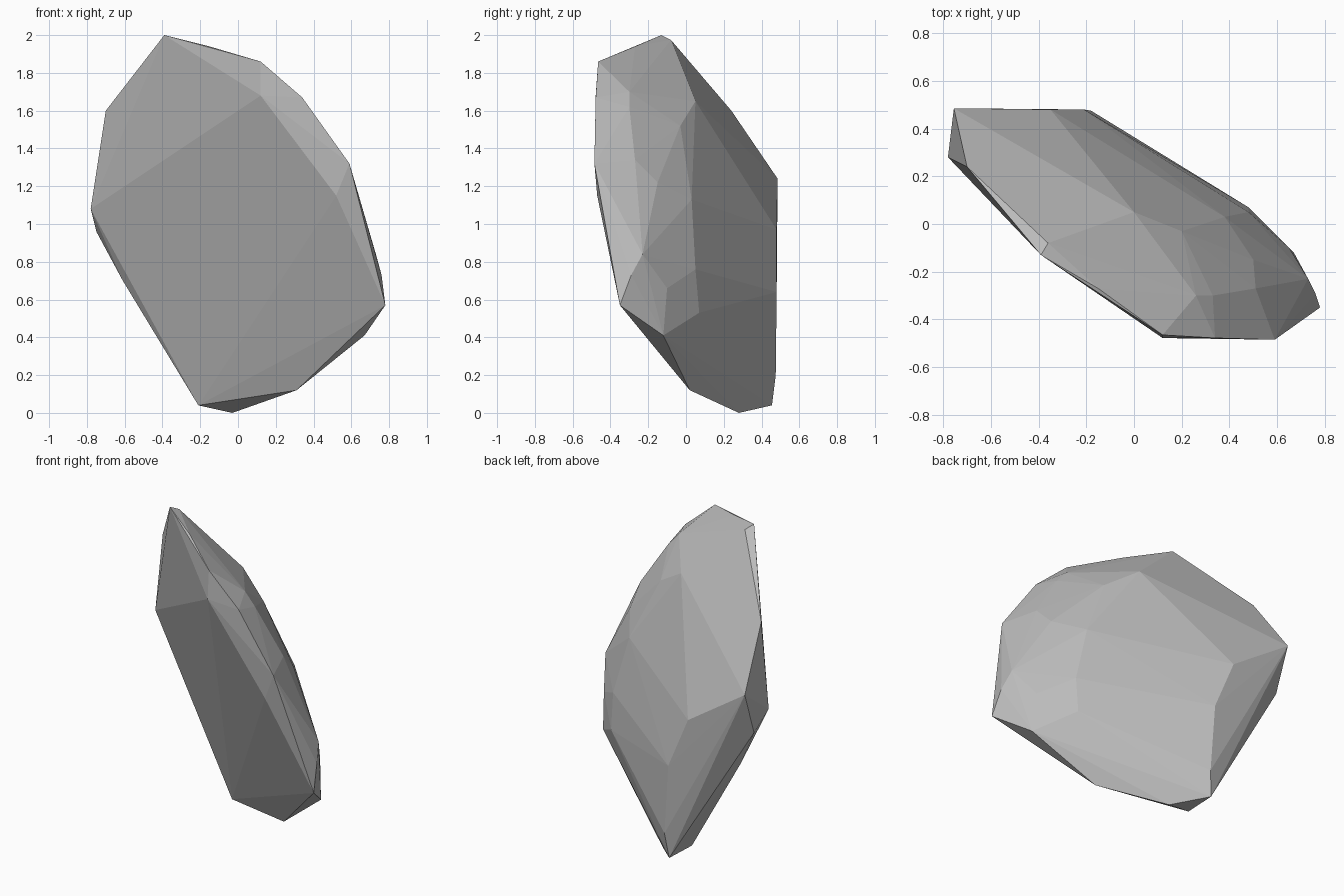
import bpy
import bmesh

# Corner points of the chipped boulder
front_corners = [
    (-0.39, -0.13, 2.00), (0.12, -0.465, 1.86), (0.12, -0.478, 1.68),
    (0.34, -0.478, 1.67), (0.59, -0.485, 1.32), (0.52, -0.47, 1.15),
    (0.78, -0.35, 0.57), (-0.21, 0.24, 0.04), (-0.61, 0.32, 0.70),
    (-0.75, 0.385, 0.96), (-0.78, 0.28, 1.08), (-0.70, 0.24, 1.60),
]
base_corners = [
    (-0.03, 0.28, 0.00), (0.31, 0.02, 0.12), (0.67, -0.12, 0.41),
    (-0.20, 0.455, 0.04),
]
back_corners = [
    (-0.18, 0.475, 0.20), (-0.21, 0.48, 0.64), (-0.35, 0.48, 0.97),
    (-0.755, 0.485, 1.24), (0.48, 0.07, 0.53), (0.48, 0.05, 0.76),
    (0.65, -0.10, 0.66), (0.73, -0.23, 0.84), (0.76, -0.29, 0.73),
    (0.65, -0.16, 0.86), (0.38, 0.03, 1.13), (0.40, -0.07, 1.23),
    (0.50, -0.15, 1.22), (0.51, -0.27, 1.34), (0.20, -0.03, 1.52),
    (0.00, 0.05, 1.65), (0.33, -0.30, 1.62), (0.26, -0.30, 1.70),
    (-0.15, -0.27, 1.94), (-0.36, -0.08, 1.975),
]

# Wrap the corners in a convex faceted skin
bm = bmesh.new()
for co in front_corners + base_corners + back_corners:
    bm.verts.new(co)
bmesh.ops.convex_hull(bm, input=bm.verts[:])
bmesh.ops.delete(bm, geom=[v for v in bm.verts if not v.link_faces], context='VERTS')
bmesh.ops.recalc_face_normals(bm, faces=bm.faces[:])

mesh = bpy.data.meshes.new("boulder")
bm.to_mesh(mesh)
bm.free()
boulder = bpy.data.objects.new("boulder", mesh)
bpy.context.collection.objects.link(boulder)

# Plain stone grey
stone = bpy.data.materials.new("stone grey")
stone.diffuse_color = (0.5, 0.5, 0.5, 1)
mesh.materials.append(stone)
